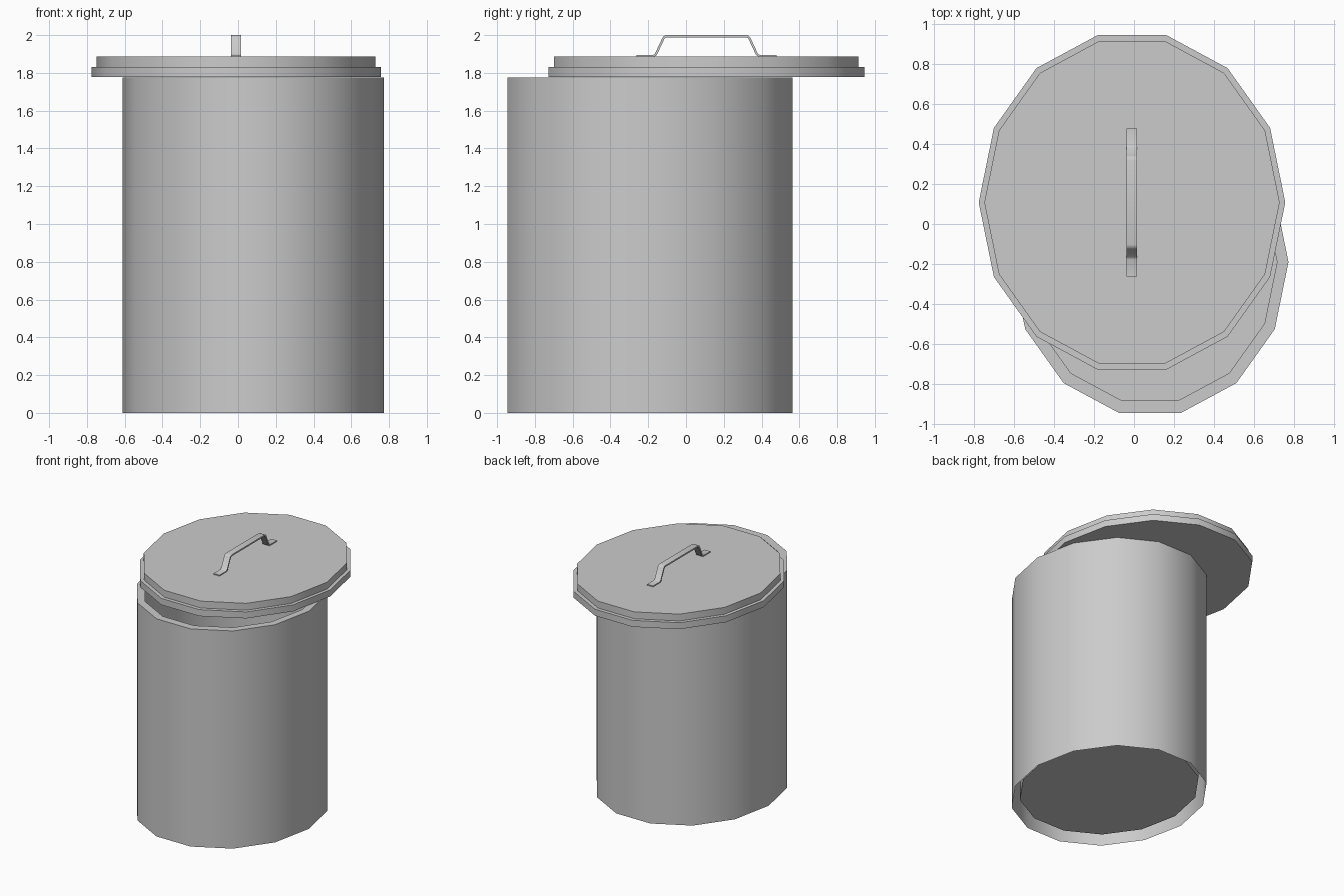
import bpy, bmesh
from math import cos, sin, tau, radians

if "Cube" in bpy.data.objects:
    bpy.data.objects.remove(bpy.data.objects["Cube"])

SIDES = 14


def finish(name, bm, angle=32):
    mesh = bpy.data.meshes.new(name)
    bm.to_mesh(mesh)
    bm.free()
    ob = bpy.data.objects.new(name, mesh)
    bpy.context.collection.objects.link(ob)
    bpy.ops.object.select_all(action='DESELECT')
    ob.select_set(True)
    bpy.context.view_layer.objects.active = ob
    bpy.ops.object.shade_smooth_by_angle(angle=radians(angle))
    return ob


def oval_stack(name, cx, cy, rings, cap_start, cap_end):
    """Join oval rings (rx, ry, z) from first to last, optionally capping the ends."""
    bm = bmesh.new()
    loops = [[bm.verts.new((cx + rx * cos(tau * i / SIDES),
                            cy + ry * sin(tau * i / SIDES), z))
              for i in range(SIDES)] for rx, ry, z in rings]
    for a, b in zip(loops, loops[1:]):
        for i in range(SIDES):
            j = (i + 1) % SIDES
            bm.faces.new((a[i], a[j], b[j], b[i]))
    if cap_start:
        bm.faces.new(loops[0][::-1])
    if cap_end:
        bm.faces.new(loops[-1])
    return finish(name, bm)


# Can: outer wall open underneath, flat rim, inner wall, raised floor
oval_stack("can_body", 0.08, -0.19,
           [(0.692, 0.774, 0), (0.692, 0.774, 1.775),
            (0.635, 0.71, 1.775), (0.635, 0.71, 0.06)], False, True)

# Lid: two stepped tiers, slid off centre
oval_stack("lid", -0.01, 0.108,
           [(0.766, 0.858, 1.777), (0.766, 0.858, 1.83),
            (0.738, 0.827, 1.83), (0.738, 0.827, 1.886)], True, True)

# Handle: bent strap, half profile mirrored (offset from centre, z)
outer = [(0.37, 1.894), (0.285, 1.894), (0.273, 1.9), (0.233, 1.986),
         (0.225, 1.996), (0.21, 2.0)]
inner = [(0.37, 1.885), (0.277, 1.885), (0.263, 1.894), (0.222, 1.981),
         (0.216, 1.986), (0.205, 1.988)]


def mirrored(half):
    return [(-y, z) for y, z in half] + half[::-1]


bm = bmesh.new()
quads = list(zip(mirrored(outer), mirrored(inner)))
sections = []
for (yo, zo), (yi, zi) in quads:
    sections.append([bm.verts.new((x, 0.108 + y, z)) for x, y, z in
                     ((-0.037, yo, zo), (0.016, yo, zo), (0.016, yi, zi), (-0.037, yi, zi))])
for a, b in zip(sections, sections[1:]):
    for i in range(4):
        j = (i + 1) % 4
        bm.faces.new((a[i], a[j], b[j], b[i]))
bm.faces.new(sections[0][::-1])
bm.faces.new(sections[-1])
bmesh.ops.recalc_face_normals(bm, faces=bm.faces)
finish("lid_handle", bm, 40)
